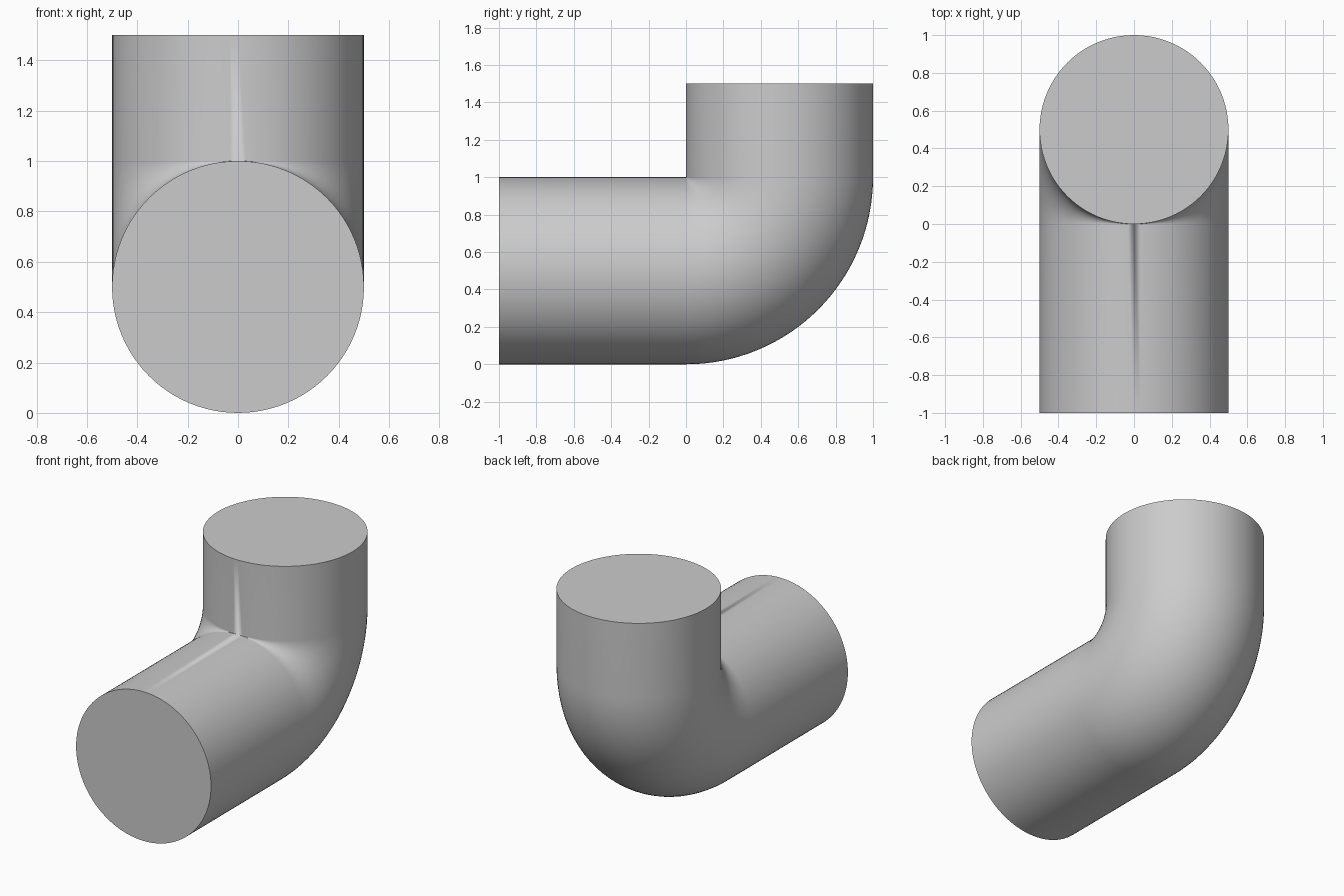
import bpy, bmesh
from math import sin, cos, pi, radians
from mathutils import Vector

cube = bpy.data.objects.get("Cube")
if cube:
    bpy.data.objects.remove(cube, do_unlink=True)

RADIUS = 0.5      # pipe radius, equal to the bend radius
SIDES = 96
BEND_STEPS = 32
PIVOT = Vector((0, 0, 1))

# Plain grey material
grey = bpy.data.materials.new("plain grey")
grey.use_nodes = True
colour = (0.6, 0.6, 0.6, 1)
grey.diffuse_color = colour
grey.node_tree.nodes["Principled BSDF"].inputs["Base Color"].default_value = colour

bm = bmesh.new()


def add_ring(turn, shift=Vector()):
    """Circular section of the pipe, swung about the inner corner."""
    outward = Vector((0, sin(turn), -cos(turn)))
    ring = []
    for i in range(SIDES):
        a = 2 * pi * i / SIDES
        side = Vector((RADIUS * sin(a), 0, 0))
        ring.append(bm.verts.new(PIVOT + outward * RADIUS * (1 + cos(a)) + side + shift))
    return ring


# Straight inlet, quarter bend, straight outlet
rings = [add_ring(0, Vector((0, -1, 0)))]
rings += [add_ring(pi / 2 * s / BEND_STEPS) for s in range(BEND_STEPS + 1)]
rings.append(add_ring(pi / 2, Vector((0, 0, 0.5))))

for lower, upper in zip(rings, rings[1:]):
    for i in range(SIDES):
        j = (i + 1) % SIDES
        bm.faces.new((lower[i], lower[j], upper[j], upper[i]))

# Flat end caps
bm.faces.new(rings[0])
bm.faces.new(rings[-1])

# Join the bend sections where they meet at the inner corner
bmesh.ops.remove_doubles(bm, verts=bm.verts[:], dist=0.00001)
bmesh.ops.recalc_face_normals(bm, faces=bm.faces[:])

mesh = bpy.data.meshes.new("pipe_elbow")
bm.to_mesh(mesh)
bm.free()
mesh.materials.append(grey)
elbow = bpy.data.objects.new("pipe_elbow", mesh)
bpy.context.collection.objects.link(elbow)

# Smooth tube with crisp cap edges
bpy.ops.object.select_all(action="DESELECT")
elbow.select_set(True)
bpy.context.view_layer.objects.active = elbow
bpy.ops.object.shade_smooth_by_angle(angle=radians(30))
